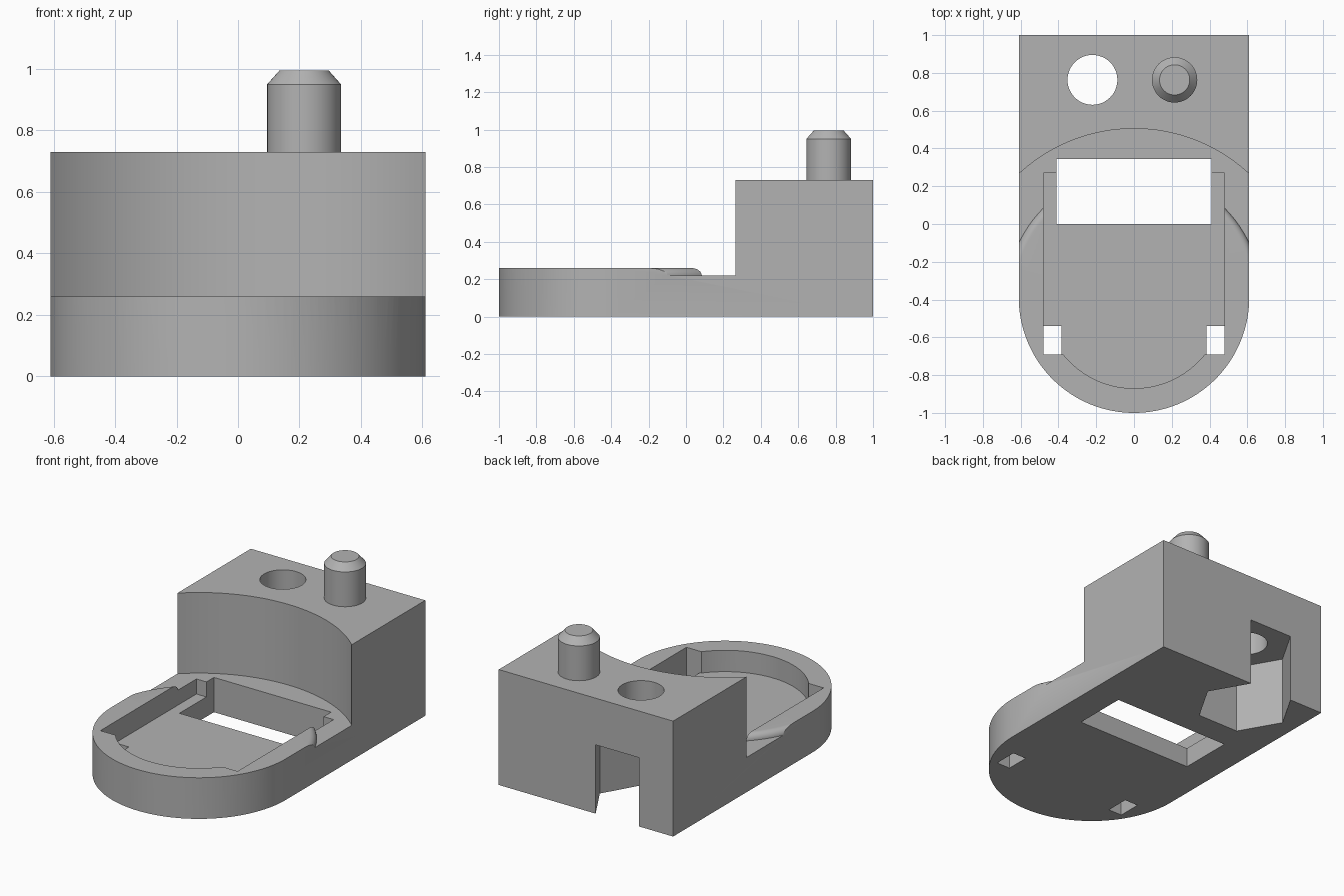
import bpy, bmesh
from math import sin, cos, pi, sqrt, radians, atan2

if "Cube" in bpy.data.objects:
    bpy.data.objects.remove(bpy.data.objects["Cube"], do_unlink=True)

grey = bpy.data.materials.new("plain grey")
grey.use_nodes = True
color = (0.45, 0.45, 0.45, 1)
grey.diffuse_color = color
grey.node_tree.nodes["Principled BSDF"].inputs["Base Color"].default_value = color

CY = -0.39          # shared centre of all the round shapes on the tray
HALF = 0.61         # half width of the body


def arc(cx, cy, r, a0, a1, n):
    """Points along an arc, angles in degrees."""
    return [(cx + r * cos(radians(a0 + (a1 - a0) * i / n)),
             cy + r * sin(radians(a0 + (a1 - a0) * i / n))) for i in range(n + 1)]


def finish(name, bm):
    bmesh.ops.recalc_face_normals(bm, faces=bm.faces)
    mesh = bpy.data.meshes.new(name)
    bm.to_mesh(mesh)
    bm.free()
    mesh.materials.append(grey)
    obj = bpy.data.objects.new(name, mesh)
    bpy.context.collection.objects.link(obj)
    return obj


def prism(name, outline, z0, z1):
    """Extrude a flat outline from z0 to z1."""
    bm = bmesh.new()
    face = bm.faces.new([bm.verts.new((x, y, z0)) for x, y in outline])
    new = bmesh.ops.extrude_face_region(bm, geom=[face])["geom"]
    bmesh.ops.translate(bm, vec=(0, 0, z1 - z0),
                        verts=[v for v in new if isinstance(v, bmesh.types.BMVert)])
    return finish(name, bm)


def lathe(name, profile, cx, cy, steps):
    """Spin a radius/height profile around a vertical axis."""
    bm = bmesh.new()
    verts = [bm.verts.new((cx + r, cy, z)) for r, z in profile]
    edges = [bm.edges.new(pair) for pair in zip(verts, verts[1:])]
    bmesh.ops.spin(bm, geom=verts + edges, cent=(cx, cy, 0), axis=(0, 0, 1),
                   angle=2 * pi, steps=steps)
    bmesh.ops.remove_doubles(bm, verts=bm.verts, dist=1e-5)
    return finish(name, bm)


def box(name, x0, x1, y0, y1, z0, z1):
    return prism(name, [(x0, y0), (x1, y0), (x1, y1), (x0, y1)], z0, z1)


def smooth(obj):
    bpy.ops.object.select_all(action="DESELECT")
    obj.select_set(True)
    bpy.context.view_layer.objects.active = obj
    bpy.ops.object.shade_smooth_by_angle(angle=radians(30))


# Body: straight sides, square back, round front
body = prism("body", [(HALF, 1), (-HALF, 1)] + arc(0, CY, HALF, 180, 360, 64), 0, 0.73)

cutters = []

# Round clearance over the tray, leaving a raised disc with a rounded lip
lip = [(r, z) for r, z in arc(0.635, 0.22, 0.04, 90, 0, 8)]
cutters.append(lathe("clearance_cutter",
                     [(0, 0.26)] + lip + [(0.895, 0.22), (0.895, 1), (0, 1)], 0, CY, 128))

# Recessed tray with a round front
step_y, tray_r = -0.69, 0.48
edge = radians(90) - atan2(sqrt(tray_r ** 2 - (step_y - CY) ** 2), CY - step_y)
edge = edge * 180 / pi
front = arc(0, CY, tray_r, 180 + edge, 360 - edge, 40)
cutters.append(prism("tray_cutter",
                     [(0.48, 0.27), (-0.48, 0.27), (-0.48, step_y)] + front + [(0.48, step_y)],
                     0.125, 0.6))

# Through window and the two small corner slots
cutters.append(box("window_cutter", -0.41, 0.41, 0, 0.345, -0.1, 0.6))
for side in (-1, 1):
    x0, x1 = sorted((side * 0.385, side * 0.48))
    cutters.append(box("slot_cutter", x0, x1, step_y, -0.54, -0.1, 0.2))

# Bolt hole and the hexagonal nut pocket that breaks through the back
cutters.append(prism("bolt_hole_cutter", arc(-0.22, 0.763, 0.132, 0, 352.5, 47), -0.1, 1))
cutters.append(prism("nut_pocket_cutter", arc(-0.22, 0.763, 0.289, 0, 300, 5), -0.1, 0.435))

for cutter in cutters:
    mod = body.modifiers.new(cutter.name, "BOOLEAN")
    mod.operation = "DIFFERENCE"
    mod.solver = "EXACT"
    mod.object = cutter
    cutter.hide_render = True

# Bake the cuts, then drop the cutters
bpy.context.view_layer.update()
baked = bpy.data.meshes.new_from_object(
    body.evaluated_get(bpy.context.evaluated_depsgraph_get()))
body.modifiers.clear()
body.data = baked
for cutter in cutters:
    bpy.data.objects.remove(cutter, do_unlink=True)
smooth(body)

# Chamfered locating pin
pin = lathe("locating_pin", [(0, 0.7), (0.12, 0.7), (0.12, 0.95), (0.08, 0.995), (0, 0.995)],
            0.215, 0.763, 48)
smooth(pin)
